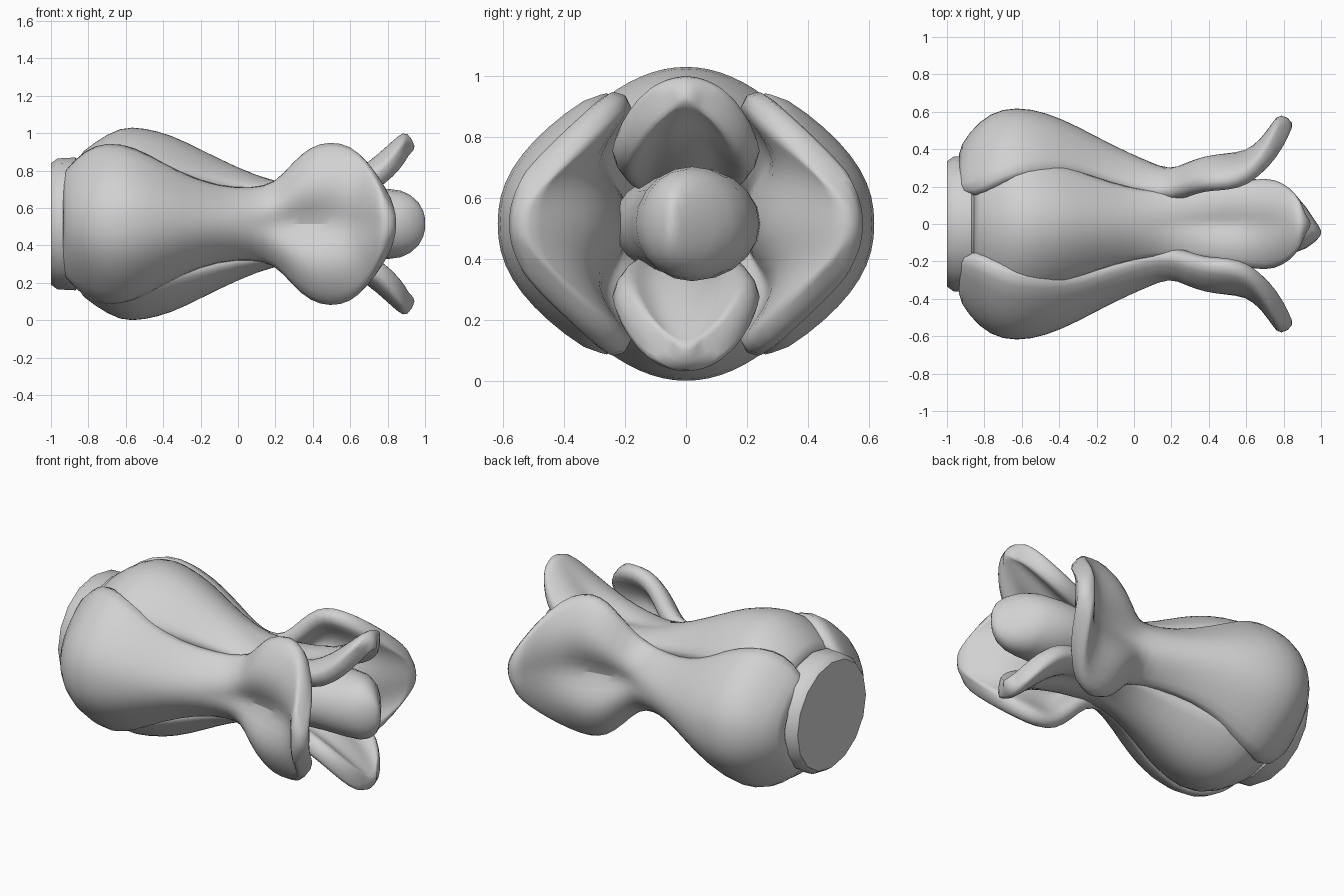
import bpy, bmesh, math
from mathutils import Matrix, Vector

if "Cube" in bpy.data.objects:
    bpy.data.objects.remove(bpy.data.objects["Cube"])

MID = 0.515          # height of the flower axis
grey = bpy.data.materials.new("soft_grey")
grey.diffuse_color = (0.64, 0.64, 0.64, 1)
grey.use_nodes = True
grey.node_tree.nodes["Principled BSDF"].inputs["Base Color"].default_value = grey.diffuse_color


def finish(bm, name, angle):
    me = bpy.data.meshes.new(name)
    bm.to_mesh(me)
    bm.free()
    ob = bpy.data.objects.new(name, me)
    bpy.context.collection.objects.link(ob)
    me.materials.append(grey)
    bpy.ops.object.select_all(action='DESELECT')
    ob.select_set(True)
    bpy.context.view_layer.objects.active = ob
    bpy.ops.object.shade_smooth_by_angle(angle=math.radians(angle))
    return ob


def petal(name, rows, turn, thick, across=10):
    """Rows: x, radial distance at middle, at edge, half width, lobe bulge."""
    bm = bmesh.new()
    rot = Matrix.Translation((0, 0, MID)) @ Matrix.Rotation(turn, 4, 'X')
    grid = []
    for x, c, e, w, b in rows:
        line = []
        for j in range(across + 1):
            t = 2 * j / across - 1
            r = e + (c - e) * (1 - t * t) + b * math.sin(math.pi * abs(t))
            line.append(bm.verts.new(rot @ Vector((x, w * t, r))))
        grid.append(line)
    for a, b in zip(grid, grid[1:]):
        for j in range(across):
            bm.faces.new((a[j], b[j], b[j + 1], a[j + 1]))
    ob = finish(bm, name, 60)
    sol = ob.modifiers.new("thickness", 'SOLIDIFY')
    sol.thickness = thick
    sol.offset = -1
    sub = ob.modifiers.new("rounding", 'SUBSURF')
    sub.levels = sub.render_levels = 1


def loft(name, rings_def, sides, angle):
    """Closed solid along x; rings are x, y centre, y radius, z radius."""
    bm = bmesh.new()
    rings = []
    for x, y, ry, rz in rings_def:
        rings.append([bm.verts.new((x, y + ry * math.cos(k * math.tau / sides),
                                    MID + rz * math.sin(k * math.tau / sides)))
                      for k in range(sides)])
    for a, b in zip(rings, rings[1:]):
        for k in range(sides):
            n = (k + 1) % sides
            bm.faces.new((a[k], a[n], b[n], b[k]))
    bm.faces.new(rings[0])
    bm.faces.new(rings[-1])
    bmesh.ops.recalc_face_normals(bm, faces=bm.faces)
    return finish(bm, name, angle)


# Wide side petals with a folded middle, flared and curled outwards at the tip
side_rows = [
    (-0.965, 0.36, 0.18, 0.27, 0), (-0.88, 0.50, 0.16, 0.375, 0),
    (-0.77, 0.60, 0.22, 0.455, 0.01), (-0.63, 0.63, 0.275, 0.465, 0.012),
    (-0.47, 0.60, 0.285, 0.40, 0.01), (-0.30, 0.525, 0.29, 0.295, 0),
    (-0.10, 0.415, 0.215, 0.22, 0), (0.08, 0.335, 0.165, 0.212, 0.005),
    (0.19, 0.285, 0.16, 0.235, 0.025), (0.28, 0.27, 0.20, 0.35, 0.08),
    (0.38, 0.275, 0.225, 0.44, 0.11), (0.49, 0.305, 0.235, 0.468, 0.095),
    (0.60, 0.36, 0.265, 0.445, 0.05), (0.68, 0.45, 0.36, 0.36, 0.02),
    (0.74, 0.54, 0.47, 0.25, 0.01), (0.78, 0.60, 0.565, 0.14, 0)]
for name, turn in (("front_petal", math.pi / 2), ("back_petal", -math.pi / 2)):
    petal(name, side_rows, turn, 0.105)

# Narrower upper and lower petals, hollowed like a spoon
cap_rows = [
    (-0.885, 0.35, 0.24, 0.25, 0), (-0.77, 0.435, 0.29, 0.34, 0),
    (-0.63, 0.525, 0.325, 0.385, 0), (-0.50, 0.515, 0.305, 0.37, 0),
    (-0.36, 0.48, 0.275, 0.335, 0), (-0.20, 0.40, 0.24, 0.27, 0),
    (0.00, 0.30, 0.19, 0.205, 0), (0.20, 0.22, 0.185, 0.18, 0.005),
    (0.40, 0.19, 0.20, 0.20, 0.025), (0.56, 0.215, 0.215, 0.24, 0.035),
    (0.70, 0.32, 0.24, 0.27, 0.025), (0.79, 0.41, 0.31, 0.24, 0.01),
    (0.86, 0.475, 0.40, 0.18, 0), (0.905, 0.50, 0.46, 0.105, 0)]
for name, turn in (("upper_petal", 0), ("lower_petal", math.pi)):
    petal(name, cap_rows, turn, 0.11)

# Flat stem plug behind the bud
loft("stem_plug", [(-1.0, 0, 0.335, 0.325), (-0.965, 0, 0.36, 0.35),
                   (-0.87, 0, 0.36, 0.355), (-0.80, 0, 0.30, 0.30)], 16, 40)

# Core between the petals, flattened to a lopsided upright ridge at its tip
loft("core", [(0.1, 0.0, 0.23, 0.17), (0.4, 0.0, 0.24, 0.175), (0.5, 0.02, 0.225, 0.18),
              (0.65, 0.03, 0.21, 0.185), (0.80, 0.02, 0.185, 0.188),
              (0.87, 0.0, 0.15, 0.178), (0.92, -0.02, 0.11, 0.155),
              (0.965, -0.037, 0.06, 0.115), (0.99, -0.043, 0.028, 0.07),
              (1.0, -0.045, 0.01, 0.03)], 20, 60)
